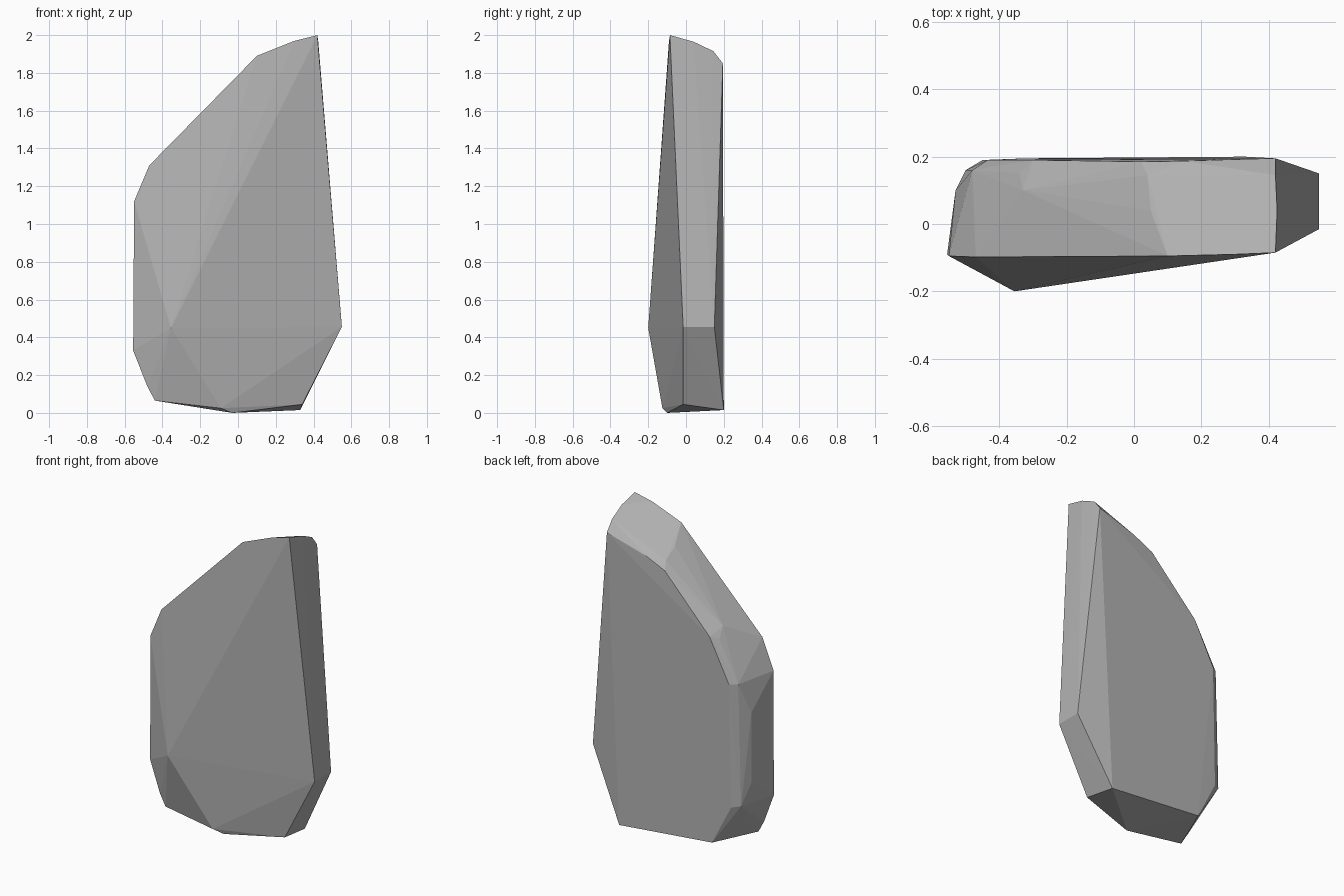
import bpy
import bmesh

if "Cube" in bpy.data.objects:
    bpy.data.objects.remove(bpy.data.objects["Cube"], do_unlink=True)


def make_material(name, colour):
    material = bpy.data.materials.new(name)
    material.use_nodes = True
    material.diffuse_color = colour
    material.node_tree.nodes["Principled BSDF"].inputs["Base Color"].default_value = colour
    return material


def make_hull(name, outlines, material):
    """Wrap a faceted convex skin around several rough outlines."""
    bm = bmesh.new()
    for outline in outlines:
        for corner in outline:
            bm.verts.new(corner)
    bmesh.ops.convex_hull(bm, input=list(bm.verts), use_existing_faces=False)
    loose = [vert for vert in bm.verts if not vert.link_faces]
    bmesh.ops.delete(bm, geom=loose, context="VERTS")
    bmesh.ops.recalc_face_normals(bm, faces=list(bm.faces))
    mesh = bpy.data.meshes.new(name)
    bm.to_mesh(mesh)
    bm.free()
    mesh.materials.append(material)
    rock = bpy.data.objects.new(name, mesh)
    bpy.context.collection.objects.link(rock)
    return rock


# Front outline, clockwise from the peak, with the bulge of the front face
front_outline = [
    (0.42, -0.085, 2.0), (0.55, -0.015, 0.455), (0.34, -0.015, 0.045),
    (-0.03, -0.1, 0), (-0.09, -0.125, 0.025), (-0.44, -0.1, 0.065),
    (-0.48, -0.1, 0.14), (-0.555, -0.09, 0.33), (-0.55, -0.095, 1.12),
    (-0.47, -0.098, 1.31), (0.1, -0.095, 1.89), (0.3, -0.09, 1.97),
    (-0.355, -0.2, 0.45),
]

# Worn edge between the front and the back
worn_edge = [
    (0.425, 0.04, 1.965), (0.42, 0.145, 1.915), (0.05, 0.04, 1.805),
    (0.04, 0.145, 1.755), (-0.33, 0.1, 1.42), (-0.34, 0.15, 1.36),
    (-0.48, 0.16, 1.11), (-0.53, 0.1, 0.92), (-0.53, 0.1, 0.475),
    (-0.5, 0.16, 0.34),
]

# Nearly flat back outline
back_outline = [
    (0.42, 0.195, 1.85), (0.55, 0.15, 0.455), (0.33, 0.2, 0.015),
    (-0.32, 0.195, 0.075), (-0.45, 0.19, 0.33), (-0.435, 0.19, 1.11),
    (-0.3, 0.19, 1.375), (0.02, 0.185, 1.71), (0.15, 0.187, 1.77),
]

stone = make_material("stone grey", (0.45, 0.45, 0.45, 1))
make_hull("standing_stone", [front_outline, worn_edge, back_outline], stone)
